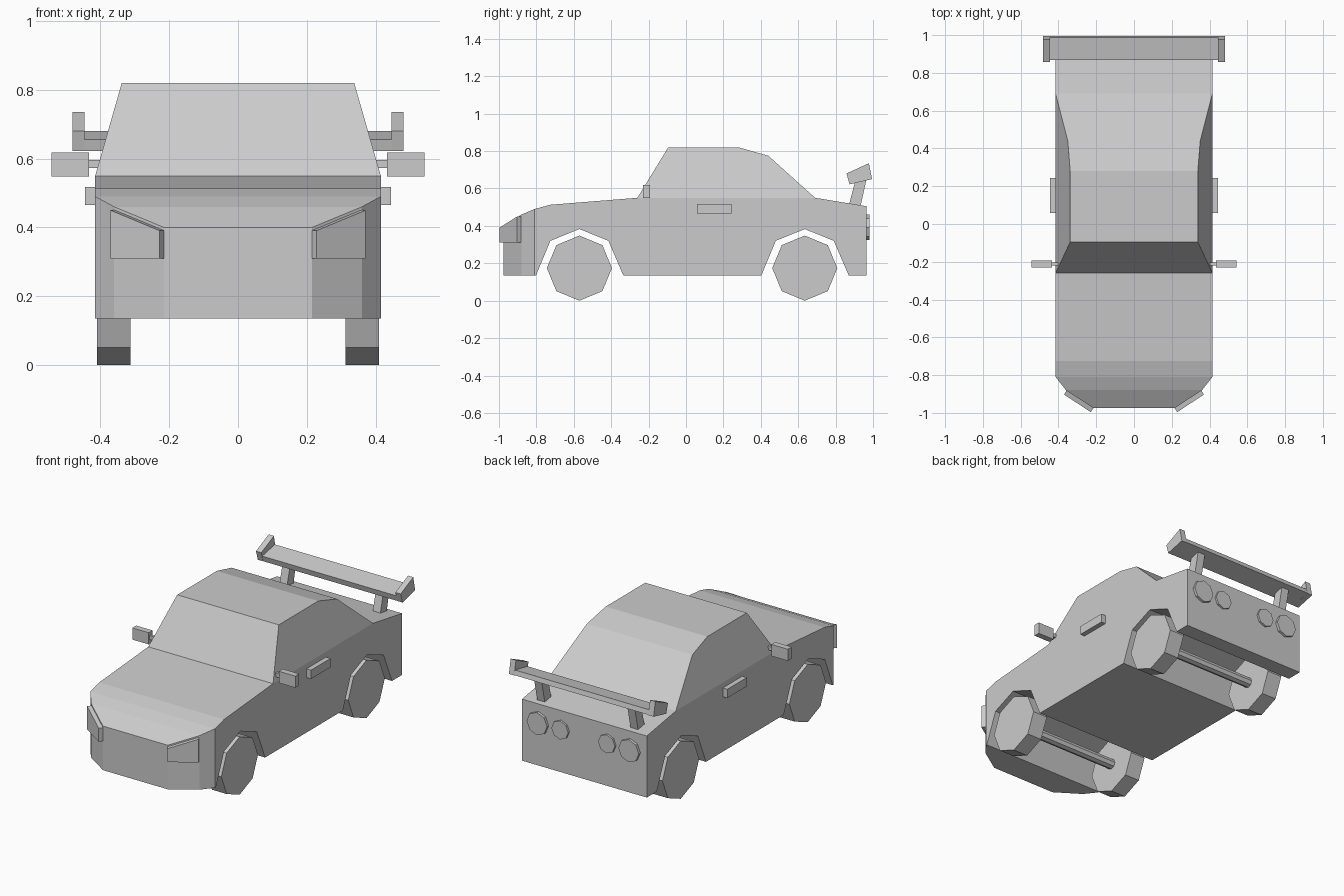
import bpy, bmesh
from math import sin, cos, pi
from mathutils import Vector, Matrix

cube = bpy.data.objects.get("Cube")
if cube:
    bpy.data.objects.remove(cube, do_unlink=True)

GREY = (0.6, 0.6, 0.6, 1)
paint = bpy.data.materials.new("plain_grey")
paint.use_nodes = True
paint.diffuse_color = GREY
paint.node_tree.nodes["Principled BSDF"].inputs["Base Color"].default_value = GREY


def finish(name, bm, mirror=False):
    bmesh.ops.recalc_face_normals(bm, faces=bm.faces)
    mesh = bpy.data.meshes.new(name)
    bm.to_mesh(mesh)
    bm.free()
    mesh.materials.append(paint)
    obj = bpy.data.objects.new(name, mesh)
    bpy.context.collection.objects.link(obj)
    if mirror:
        obj.modifiers.new("mirror", 'MIRROR').use_mirror_merge = False
    return obj


def extrude(points, offset):
    """Closed solid made by sweeping a planar outline along an offset."""
    bm = bmesh.new()
    a = [bm.verts.new(p) for p in points]
    b = [bm.verts.new(Vector(p) + Vector(offset)) for p in points]
    bm.faces.new(a)
    bm.faces.new(b)
    for i in range(len(a)):
        j = (i + 1) % len(a)
        bm.faces.new((a[i], a[j], b[j], b[i]))
    return bm


def across(profile, x0, x1):
    """Side profile of (y, z) points swept from x0 to x1."""
    return extrude([(x0, y, z) for y, z in profile], (x1 - x0, 0, 0))


def box(x0, x1, y0, y1, z0, z1):
    return across([(y0, z0), (y1, z0), (y1, z1), (y0, z1)], x0, x1)


def octagon(cy, cz, r):
    return [(cy + r * sin(i * pi / 4), cz + r * cos(i * pi / 4)) for i in range(8)]


W, SILL, BELT = 0.415, 0.135, 0.55
AXLES = {"front": -0.57, "rear": 0.635}


def arch(cy):
    return [(cy + 0.235, SILL), (cy + 0.155, 0.32), (cy, 0.383),
            (cy - 0.155, 0.32), (cy - 0.232, SILL)]


# Lower body with wheel arches running the full width
profile = [(-0.975, SILL), (-0.975, 0.4), (-0.88, 0.46), (-0.81, 0.49),
           (-0.725, 0.513), (-0.26, BELT), (0.69, BELT), (0.965, 0.505), (0.965, SILL)]
bm = across(profile + arch(AXLES["rear"]) + arch(AXLES["front"]), -W, W)

# Nose corners cut back in two facets each side
nose = [Vector((W, -0.81, 0)), Vector((0.36, -0.88, 0)), Vector((0.215, -0.975, 0))]
for side in (1, -1):
    for p, q in zip(nose, nose[1:]):
        d = q - p
        bmesh.ops.bisect_plane(bm, geom=bm.verts[:] + bm.edges[:] + bm.faces[:],
                               plane_co=(p.x * side, p.y, 0),
                               plane_no=(-d.y * side, d.x, 0), clear_outer=True)
        bmesh.ops.holes_fill(bm, edges=[e for e in bm.edges if e.is_boundary])
finish("body", bm)

# Cabin, narrowing towards the roof
bm = across([(-0.26, BELT), (-0.095, 0.82), (0.28, 0.82), (0.44, 0.775), (0.69, BELT)], -W, W)
for v in bm.verts:
    v.co.x *= 1 - 0.69 * (v.co.z - BELT)
finish("cabin", bm)

# Wheels and axles
for end, y in AXLES.items():
    finish(end + "_wheels", across(octagon(y, 0.174, 0.174), 0.312, 0.41), True)
    finish(end + "_axle", across(octagon(y, 0.174, 0.03), -0.32, 0.32))

# Headlights lying on the angled nose facets
along = (nose[1] - nose[2]).normalized()
out = Vector((-along.y, along.x, 0)) * -0.025
outline = [(0, 0.31), (0.17, 0.31), (0.17, 0.45), (0, 0.391)]
finish("headlights", extrude([nose[2] + along * t + Vector((0, 0, z)) for t, z in outline], out), True)

# Tail lights
for name, x, r, depth in (("outer", 0.305, 0.068, 0.016), ("inner", 0.155, 0.056, 0.012)):
    ring = [(px, 0.96, pz) for px, pz in octagon(x, 0.392, r)]
    finish(name + "_tail_lights", extrude(ring, (0, depth + 0.005, 0)), True)

# Mirrors and door handles
finish("mirrors", box(0.433, 0.542, -0.23, -0.193, 0.548, 0.618), True)
finish("mirror_stems", box(0.39, 0.44, -0.22, -0.203, 0.573, 0.596), True)
finish("door_handles", box(0.41, 0.445, 0.058, 0.243, 0.465, 0.518), True)

# Rear wing: blade, end plates and struts
finish("wing_blade", across([(0.876, 0.622), (0.995, 0.652), (0.988, 0.68), (0.867, 0.656)], -0.45, 0.45))
finish("wing_end_plates", across([(0.875, 0.622), (0.995, 0.65), (0.978, 0.735), (0.858, 0.68)], 0.446, 0.481), True)
finish("wing_struts", across([(0.868, 0.5), (0.932, 0.5), (0.965, 0.65), (0.905, 0.64)], 0.285, 0.335), True)
